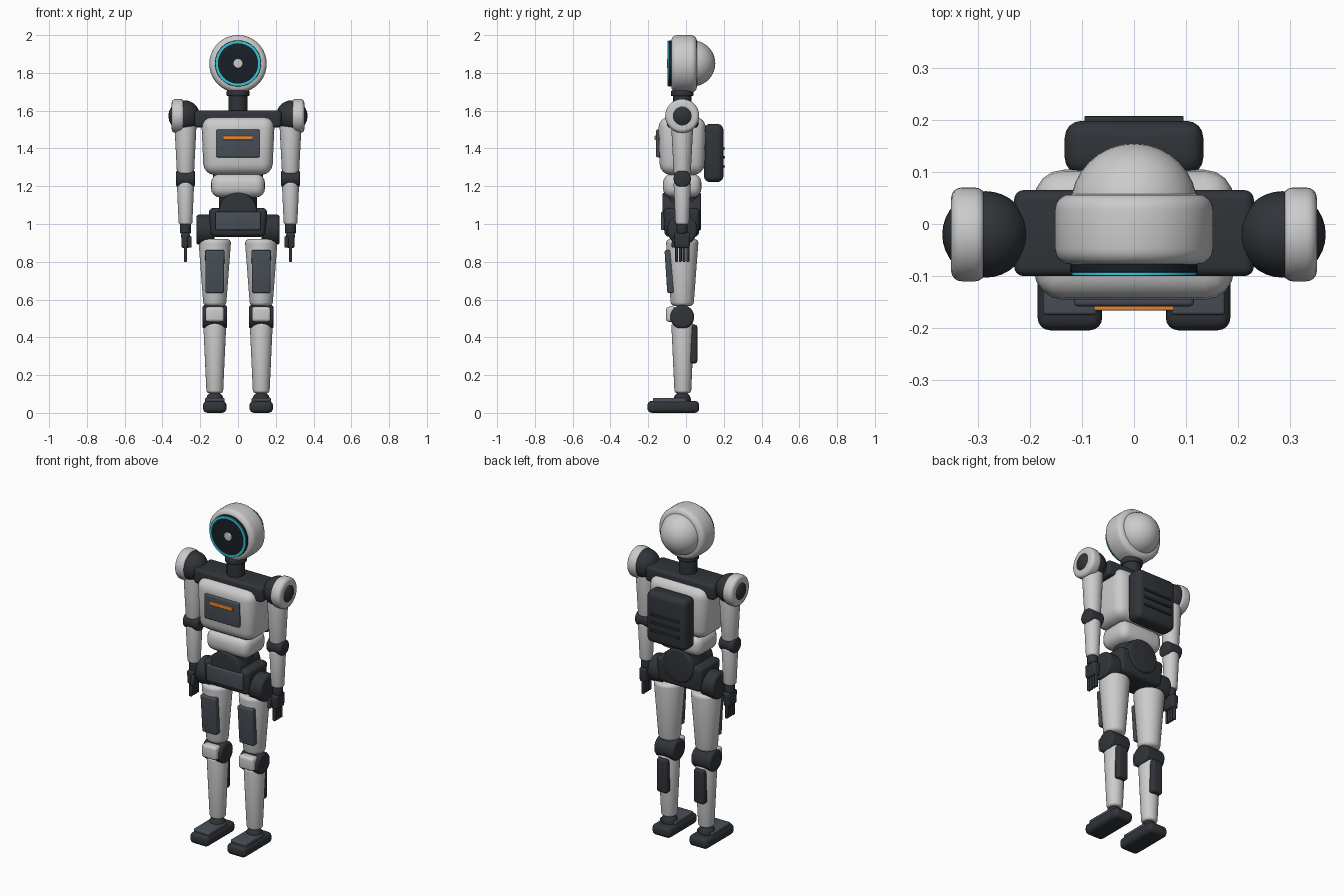
import bpy, bmesh, math
from mathutils import Matrix, Vector

if "Cube" in bpy.data.objects:
    bpy.data.objects.remove(bpy.data.objects["Cube"])


def material(name, r, g, b):
    m = bpy.data.materials.new(name)
    m.diffuse_color = (r, g, b, 1)
    m.use_nodes = True
    m.node_tree.nodes["Principled BSDF"].inputs["Base Color"].default_value = m.diffuse_color
    return m


DARK = material("dark_joint", 0.03, 0.034, 0.04)
SLATE = material("slate_panel", 0.065, 0.078, 0.095)
GLASS = material("visor_glass", 0.01, 0.014, 0.02)
CYAN = material("cyan_light", 0.03, 0.6, 0.75)
ORANGE = material("orange_light", 0.85, 0.25, 0.03)
AXIS = {'X': Matrix.Rotation(math.pi / 2, 4, 'Y'),
        'Y': Matrix.Rotation(math.pi / 2, 4, 'X'), 'Z': Matrix()}


def finish(bm, name, loc, mat, bevel=0.0, rot=None, segs=4):
    if bevel:
        edges = [e for e in bm.edges if e.calc_face_angle(0) > 0.7]
        bmesh.ops.bevel(bm, geom=edges, offset=bevel, segments=segs, profile=0.5,
                        affect='EDGES', clamp_overlap=True)
    if rot:
        bm.transform(rot)
    bmesh.ops.recalc_face_normals(bm, faces=bm.faces)
    me = bpy.data.meshes.new(name)
    bm.to_mesh(me)
    bm.free()
    ob = bpy.data.objects.new(name, me)
    ob.location = loc
    bpy.context.collection.objects.link(ob)
    if mat:
        me.materials.append(mat)
    bpy.ops.object.select_all(action='DESELECT')
    ob.select_set(True)
    bpy.context.view_layer.objects.active = ob
    bpy.ops.object.shade_smooth_by_angle(angle=math.radians(35))
    return ob


def box(name, lo, hi, bevel=0.01, mat=None, taper=1.0, tilt=0.0):
    """Rounded box between two corners; taper scales the bottom, tilt turns about x."""
    lo, hi = Vector(lo), Vector(hi)
    bm = bmesh.new()
    bmesh.ops.create_cube(bm, size=1)
    for v in bm.verts:
        k = taper if v.co.z < 0 else 1
        d = hi - lo
        v.co = Vector((v.co.x * d.x * k, v.co.y * d.y * k, v.co.z * d.z))
    return finish(bm, name, (lo + hi) / 2, mat, bevel, Matrix.Rotation(tilt, 4, 'X'))


def rod(name, loc, length, r_low, r_top, axis='Z', bevel=0.01, mat=None, sides=40):
    bm = bmesh.new()
    bmesh.ops.create_cone(bm, cap_ends=True, segments=sides, radius1=r_low,
                          radius2=r_top, depth=length)
    return finish(bm, name, loc, mat, bevel, AXIS[axis])


def ball(name, loc, r, mat=None):
    bm = bmesh.new()
    bmesh.ops.create_uvsphere(bm, u_segments=32, v_segments=20, radius=r)
    return finish(bm, name, loc, mat)


def ring(name, loc, r_out, r_in, depth, mat):
    """Flat ring facing the front, turned from a rectangular profile."""
    bm = bmesh.new()
    n, h = 48, depth / 2
    loops = []
    for i in range(n):
        a = 2 * math.pi * i / n
        loops.append([bm.verts.new((r * math.cos(a), y, r * math.sin(a)))
                      for r, y in ((r_in, -h), (r_out, -h), (r_out, h), (r_in, h))])
    for i in range(n):
        p, q = loops[i], loops[(i + 1) % n]
        for j in range(4):
            k = (j + 1) % 4
            bm.faces.new((p[j], p[k], q[k], q[j]))
    return finish(bm, name, loc, mat)


# Head: round shell, rear dome, visor with glowing rim and sensor
rod("head_shell", (0, -0.01, 1.848), 0.135, 0.152, 0.152, 'Y', 0.03, None, 56)
ball("head_rear_dome", (0, 0.033, 1.85), 0.122)
rod("visor", (0, -0.082, 1.85), 0.022, 0.122, 0.122, 'Y', 0.003, GLASS, 48)
ring("visor_rim", (0, -0.092, 1.85), 0.12, 0.107, 0.013, CYAN)
rod("visor_sensor", (0, -0.094, 1.85), 0.012, 0.025, 0.025, 'Y', 0.004)

# Neck
rod("neck", (0, -0.02, 1.64), 0.14, 0.05, 0.05, 'Z', 0.004, DARK)
rod("neck_collar", (0, -0.02, 1.692), 0.03, 0.06, 0.06, 'Z', 0.006, DARK)

# Torso
box("shoulder_bar", (-0.23, -0.1, 1.51), (0.23, 0.065, 1.6), 0.018, DARK)
box("chest", (-0.195, -0.147, 1.26), (0.195, 0.106, 1.567), 0.058, None, 0.93)
box("chest_panel", (-0.115, -0.158, 1.353), (0.115, -0.12, 1.5), 0.008, SLATE)
box("chest_light", (-0.077, -0.166, 1.445), (0.077, -0.15, 1.468), 0.003, ORANGE)
box("abdomen", (-0.143, -0.122, 1.14), (0.143, 0.082, 1.267), 0.05)

# Backpack with cooling vents
box("backpack", (-0.133, 0.095, 1.222), (0.133, 0.198, 1.53), 0.032, DARK)
for z in (1.305, 1.353, 1.40):
    box("backpack_vent", (-0.095, 0.19, z - 0.006), (0.095, 0.207, z + 0.006), 0.002, DARK)

# Waist and pelvis
rod("waist_column", (0, -0.02, 1.09), 0.14, 0.1, 0.1, 'Z', 0.008, DARK)
rod("waist_joint", (0, -0.022, 1.066), 0.205, 0.1, 0.1, 'Y', 0.012, DARK)
box("pelvis", (-0.155, -0.12, 0.932), (0.155, 0.075, 1.085), 0.025, DARK, 0.93)
box("pelvis_panel", (-0.12, -0.133, 0.967), (0.12, -0.1, 1.065), 0.008, SLATE)

Y = -0.02
for side, s in (("left", 1), ("right", -1)):
    def nm(part):
        return side + "_" + part

    # Shoulder
    ax = 0.278 * s
    ball(nm("shoulder_ball"), (0.285 * s, Y, 1.572), 0.083, DARK)
    rod(nm("shoulder_pad"), (0.318 * s, Y, 1.572), 0.066, 0.09, 0.09, 'X', 0.02)
    rod(nm("shoulder_hub"), (0.345 * s, Y, 1.572), 0.022, 0.034, 0.034, 'X', 0.004, DARK)

    # Arm
    rod(nm("upper_arm"), (ax, Y, 1.41), 0.29, 0.045, 0.06, 'Z', 0.012)
    rod(nm("elbow"), (ax, Y, 1.24), 0.1, 0.046, 0.046, 'X', 0.014, DARK)
    rod(nm("forearm"), (ax, Y, 1.11), 0.225, 0.036, 0.046, 'Z', 0.012)
    rod(nm("wrist"), (ax, Y, 0.975), 0.05, 0.029, 0.029, 'Z', 0.004, DARK)

    # Hand
    box(nm("palm"), (ax - 0.023, Y - 0.043, 0.872), (ax + 0.023, Y + 0.043, 0.955),
        0.012, DARK, 0.92)
    for i in range(4):
        y = Y - 0.03 + i * 0.02
        box(nm("finger"), (ax - 0.009, y - 0.008, 0.8), (ax + 0.009, y + 0.008, 0.885),
            0.005, DARK)
    tx = ax - 0.022 * s
    box(nm("thumb"), (tx - 0.011, Y - 0.055, 0.875), (tx + 0.011, Y - 0.03, 0.935),
        0.008, DARK, 1, -0.15)

    # Hip and thigh
    lx = 0.123 * s
    rod(nm("hip"), (0.173 * s, Y, 0.97), 0.096, 0.08, 0.08, 'X', 0.016, DARK)
    rod(nm("thigh"), (lx, Y, 0.743), 0.355, 0.06, 0.087, 'Z', 0.022)
    box(nm("thigh_panel"), (lx - 0.051, -0.107, 0.635), (lx + 0.051, -0.065, 0.862),
        0.009, SLATE, 0.95, 0.06)

    # Knee
    rod(nm("knee"), (lx, Y, 0.508), 0.132, 0.063, 0.063, 'X', 0.016, DARK)
    box(nm("knee_cap"), (lx - 0.05, -0.106, 0.482), (lx + 0.05, -0.05, 0.562), 0.016)

    # Shin and calf
    rod(nm("shin"), (lx, -0.017, 0.29), 0.37, 0.044, 0.061, 'Z', 0.014)
    box(nm("calf_block"), (lx - 0.034, 0.015, 0.262), (lx + 0.034, 0.06, 0.467), 0.014, DARK)

    # Foot
    ball(nm("ankle"), (lx, Y, 0.068), 0.046, DARK)
    box(nm("foot"), (lx - 0.062, -0.204, 0.0), (lx + 0.062, 0.07, 0.064), 0.024, DARK)
    box(nm("foot_plate"), (lx - 0.052, -0.175, 0.05), (lx + 0.052, 0.0, 0.079), 0.007, SLATE)
